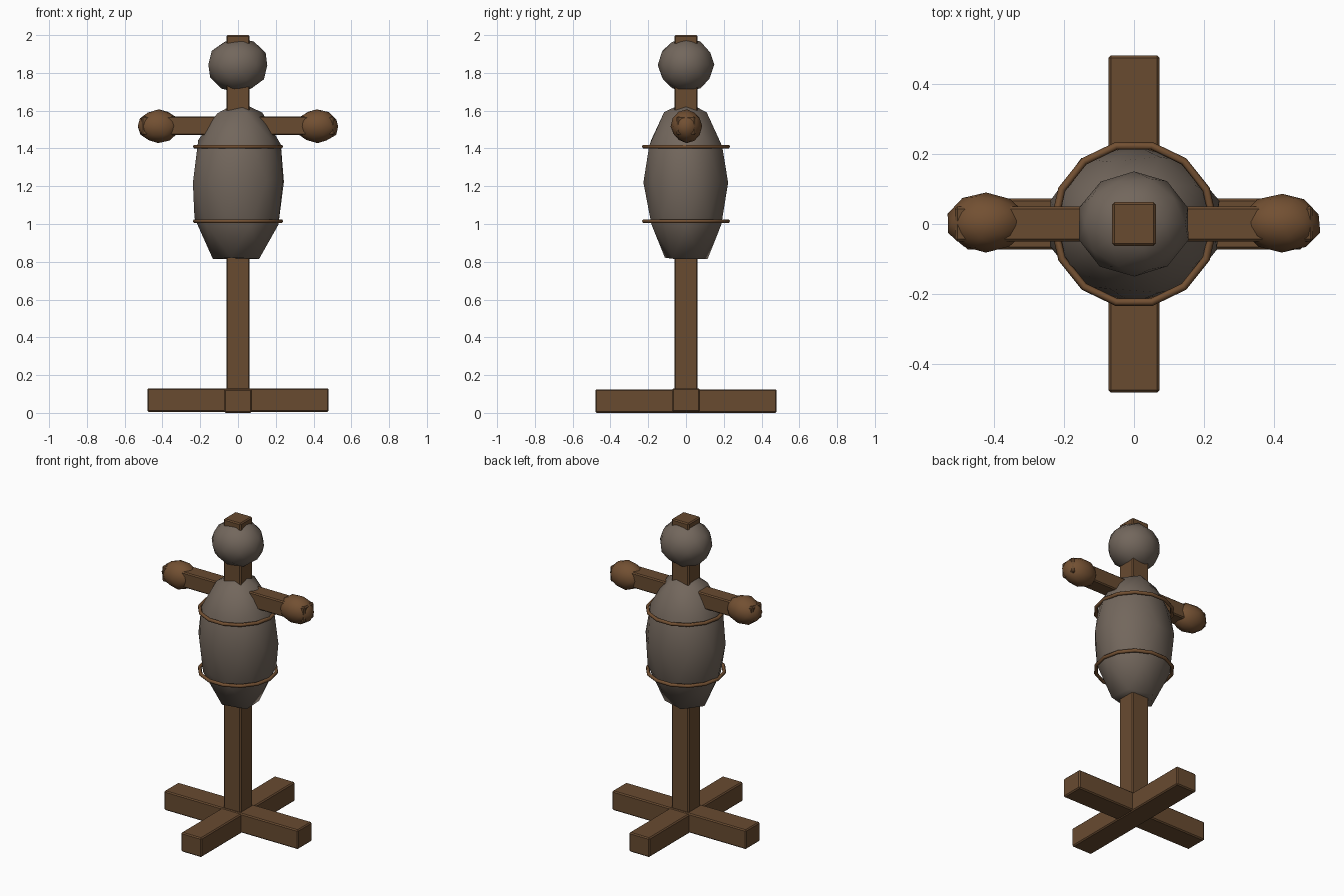
import bpy
import bmesh
import math
import random
from mathutils import Vector

random.seed(4)
cube = bpy.data.objects.get("Cube")
if cube:
    bpy.data.objects.remove(cube, do_unlink=True)


def material(name, rgb):
    mat = bpy.data.materials.new(name)
    mat.use_nodes = True
    mat.diffuse_color = (*rgb, 1)
    mat.node_tree.nodes["Principled BSDF"].inputs["Base Color"].default_value = (*rgb, 1)
    return mat


WOOD = material("brown wood", (0.14, 0.07, 0.03))
SACK = material("grey sackcloth", (0.17, 0.135, 0.108))
ROPE = material("tan binding", (0.17, 0.08, 0.032))


def finish(bm, name, mat, smooth):
    mesh = bpy.data.meshes.new(name)
    bm.to_mesh(mesh)
    bm.free()
    mesh.materials.append(mat)
    mesh.polygons.foreach_set("use_smooth", [smooth] * len(mesh.polygons))
    obj = bpy.data.objects.new(name, mesh)
    bpy.context.collection.objects.link(obj)
    return obj


def beam(name, size, centre):
    """Timber with lightly worn edges."""
    bm = bmesh.new()
    bmesh.ops.create_cube(bm, size=1)
    bmesh.ops.scale(bm, vec=size, verts=bm.verts)
    bmesh.ops.bevel(bm, geom=bm.edges[:], offset=0.007, segments=1, affect='EDGES')
    bmesh.ops.translate(bm, vec=centre, verts=bm.verts)
    return finish(bm, name, WOOD, False)


def stuffed(name, radii, centre, mat, lumps, flat_base=False, side=1):
    """Coarse rounded bundle with slightly uneven stuffing."""
    bm = bmesh.new()
    bmesh.ops.create_icosphere(bm, subdivisions=2, radius=1)
    for v in bm.verts:
        if flat_base and v.co.z < -0.8:
            v.co.z = -0.96
        wobble = Vector([random.uniform(-lumps, lumps) for _ in range(3)])
        v.co = Vector(c * r for c, r in zip(v.co, radii)) + wobble
        v.co.x *= side
    bmesh.ops.translate(bm, vec=centre, verts=bm.verts)
    if side < 0:
        bmesh.ops.reverse_faces(bm, faces=bm.faces)
    return finish(bm, name, mat, True)


def hoop(name, z, radius, thickness, sides=14, section=6):
    """Rope tied round the body."""
    bm = bmesh.new()
    loops = []
    for i in range(sides):
        a = math.tau * i / sides
        ring = []
        for j in range(section):
            b = math.tau * j / section
            r = radius + thickness * math.cos(b)
            ring.append(bm.verts.new((r * math.cos(a), r * math.sin(a),
                                      z + thickness * math.sin(b))))
        loops.append(ring)
    for i in range(sides):
        p, q = loops[i], loops[(i + 1) % sides]
        for j in range(section):
            k = (j + 1) % section
            bm.faces.new((p[j], q[j], q[k], p[k]))
    return finish(bm, name, ROPE, True)


# Crossed feet, upright post and arm bar
beam("base_beam_across", (0.96, 0.146, 0.125), (0, 0, 0.0675))
beam("base_beam_front_back", (0.146, 0.96, 0.125), (0, 0, 0.0625))
beam("post", (0.124, 0.124, 1.98), (0, 0, 1.01))
beam("arm_bar", (1.02, 0.10, 0.10), (0, 0, 1.52))

# Stuffed body and head
stuffed("body", (0.254, 0.225, 0.425), (0, 0, 1.225), SACK, 0.006, flat_base=True)
stuffed("head", (0.163, 0.15, 0.145), (0, 0, 1.842), SACK, 0.002)

# Wrapped hands
for label, side in (("left", 1), ("right", -1)):
    stuffed(label + "_hand", (0.114, 0.085, 0.088), (0.42 * side, 0.003, 1.517),
            ROPE, 0.003, side=side)

# Ropes round the chest and waist
hoop("chest_rope", 1.41, 0.228, 0.011)
hoop("waist_rope", 1.015, 0.228, 0.011)
